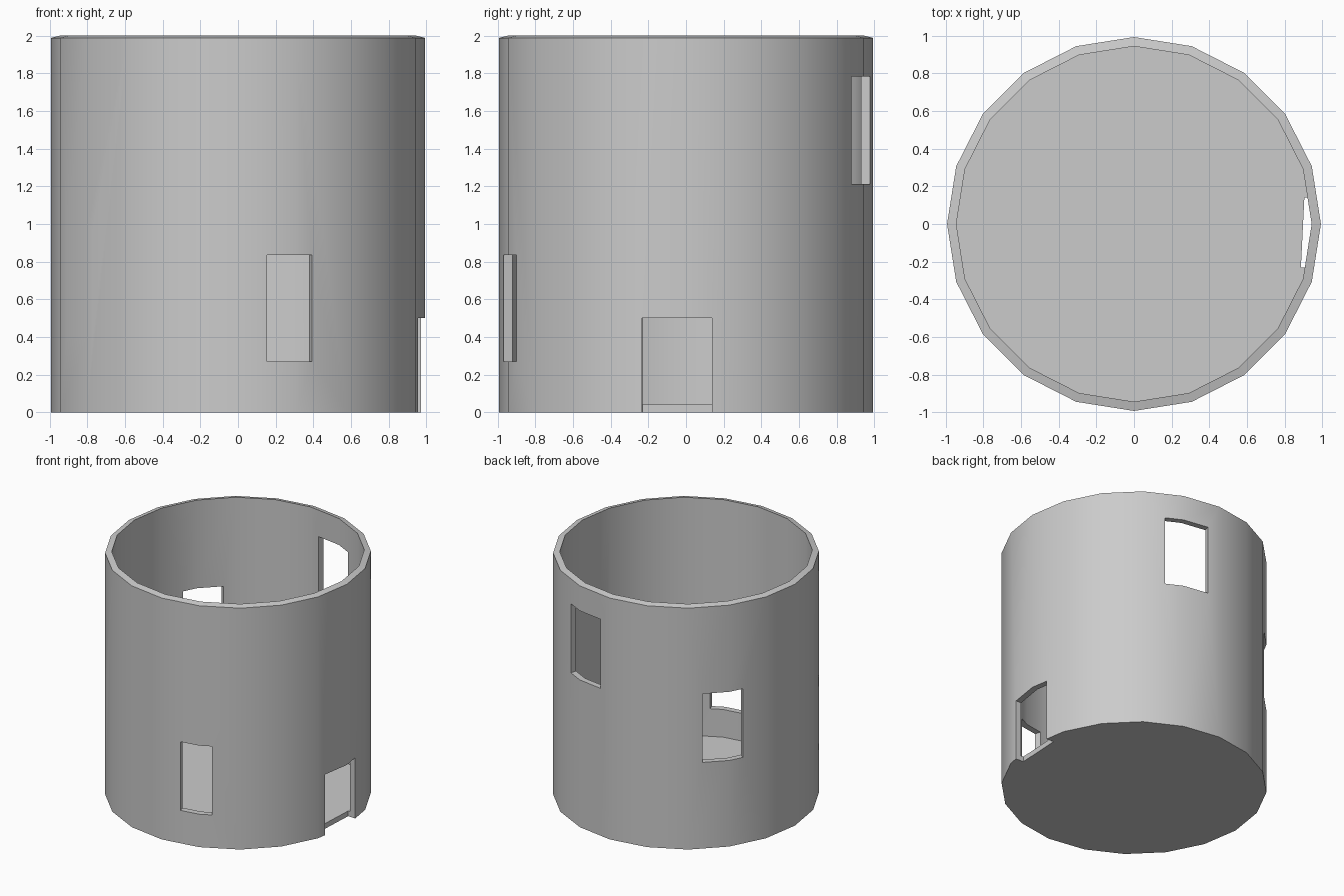
import bpy, bmesh
from math import radians, cos, sin
from mathutils import Vector

if "Cube" in bpy.data.objects:
    bpy.data.objects.remove(bpy.data.objects["Cube"])

SIDES = 20
R_OUT, R_IN = 0.992, 0.943
Z_RIM_OUT, Z_RIM_IN, Z_FLOOR = 1.988, 2.0, 0.043


def new_object(name, bm):
    mesh = bpy.data.meshes.new(name)
    bmesh.ops.recalc_face_normals(bm, faces=bm.faces)
    bm.to_mesh(mesh)
    bm.free()
    ob = bpy.data.objects.new(name, mesh)
    bpy.context.collection.objects.link(ob)
    return ob


# Round wall with a floor: outer side, sloped rim, inner side
bm = bmesh.new()
rings = []
for r, z in [(R_OUT, 0), (R_OUT, Z_RIM_OUT), (R_IN, Z_RIM_IN), (R_IN, Z_FLOOR)]:
    rings.append([bm.verts.new((r * cos(radians(360 * i / SIDES)),
                                r * sin(radians(360 * i / SIDES)), z))
                  for i in range(SIDES)])
for a, b in zip(rings, rings[1:]):
    for i in range(SIDES):
        j = (i + 1) % SIDES
        bm.faces.new((a[i], a[j], b[j], b[i]))
bm.faces.new(rings[0])
bm.faces.new(rings[-1])
tower = new_object("tower_wall", bm)


def cut_opening(name, start, end, z0, z1, inner=0.8):
    """Cut a radial box opening spanning two angles (degrees) and two heights."""
    mid = radians((start + end) / 2)
    half = 0.982 * sin(radians((end - start) / 2))
    out = Vector((cos(mid), sin(mid), 0))
    side = Vector((-sin(mid), cos(mid), 0))
    b = bmesh.new()
    bmesh.ops.create_cube(b, size=1)
    for v in b.verts:
        d = inner if v.co.x < 0 else 1.2
        s = half if v.co.y > 0 else -half
        z = z1 if v.co.z > 0 else z0
        v.co = out * d + side * s + Vector((0, 0, z))
    cutter = new_object(name + "_cutter", b)
    cutter.hide_render = True
    mod = tower.modifiers.new(name, 'BOOLEAN')
    mod.operation = 'DIFFERENCE'
    mod.solver = 'EXACT'
    mod.object = cutter
    bpy.context.view_layer.objects.active = tower
    bpy.ops.object.modifier_apply(modifier=name)
    bpy.data.objects.remove(cutter)


# Doorway, which also notches the floor
cut_opening("doorway", -13.8, 8.1, -0.1, 0.5, inner=0.896)
# Windows rising around the wall
cut_opening("window_front", -80.9, -66.5, 0.271, 0.836)
cut_opening("window_left", 202.8, 218.7, 0.407, 0.970)
cut_opening("window_back_left", 132.2, 150.6, 0.709, 1.274)
cut_opening("window_back", 63.8, 84.3, 1.213, 1.782)

# Smooth round sides, sharp edges at rim and openings
bpy.ops.object.select_all(action='DESELECT')
tower.select_set(True)
bpy.context.view_layer.objects.active = tower
bpy.ops.object.shade_smooth_by_angle(angle=radians(30))
